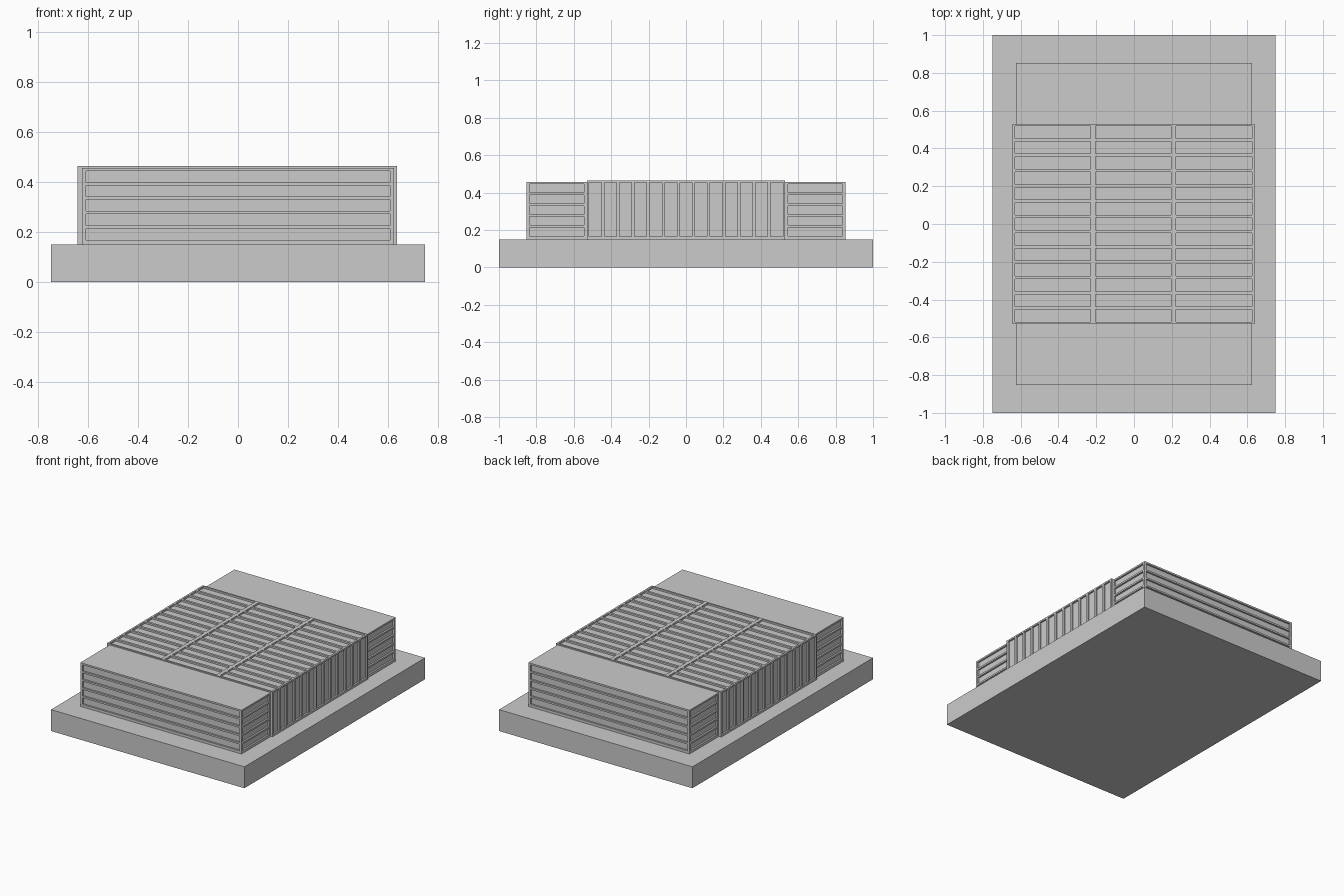
import bpy, bmesh
from mathutils import Vector

if "Cube" in bpy.data.objects:
    bpy.data.objects.remove(bpy.data.objects["Cube"])

DEPTH = 0.012


def slots(length, count, margin_a, margin_b, gap):
    """Break positions along one direction: odd intervals are slots."""
    pitch = (length - margin_a - margin_b + gap) / count
    out = [0.0]
    for i in range(count):
        start = margin_a + i * pitch
        out += [start, start + pitch - gap]
    return out + [length]


def grille(bm, origin, u, v, us, vs):
    """Flat face with a grid of recessed slots; u x v points outward."""
    o, u, v = Vector(origin), Vector(u), Vector(v)
    sink = -u.cross(v) * DEPTH

    def quad(*pts):
        bm.faces.new([bm.verts.new(p) for p in pts])

    for i in range(len(us) - 1):
        for j in range(len(vs) - 1):
            c = [o + u * a + v * b for a, b in (
                (us[i], vs[j]), (us[i + 1], vs[j]),
                (us[i + 1], vs[j + 1]), (us[i], vs[j + 1]))]
            if i % 2 and j % 2:
                d = [p + sink for p in c]
                quad(*d)
                for k in range(4):
                    n = (k + 1) % 4
                    quad(c[k], c[n], d[n], d[k])
            else:
                quad(*c)


def housing(name, lo, hi, panels):
    """Box whose named sides are slotted; the other sides are plain."""
    (x0, y0, z0), (x1, y1, z1) = lo, hi
    w, d, h = x1 - x0, y1 - y0, z1 - z0
    sides = {
        "front": ((x0, y0, z0), (1, 0, 0), (0, 0, 1), w, h),
        "back": ((x1, y1, z0), (-1, 0, 0), (0, 0, 1), w, h),
        "right": ((x1, y0, z0), (0, 1, 0), (0, 0, 1), d, h),
        "left": ((x0, y1, z0), (0, -1, 0), (0, 0, 1), d, h),
        "top": ((x0, y0, z1), (1, 0, 0), (0, 1, 0), w, d),
        "bottom": ((x0, y1, z0), (1, 0, 0), (0, -1, 0), w, d),
    }
    bm = bmesh.new()
    for side, (o, u, v, lu, lv) in sides.items():
        us, vs = [0, lu], [0, lv]
        if side in panels:
            pu, pv = panels[side]
            us, vs = slots(lu, *pu), slots(lv, *pv)
        grille(bm, o, u, v, us, vs)
    bmesh.ops.remove_doubles(bm, verts=bm.verts, dist=1e-5)
    mesh = bpy.data.meshes.new(name)
    bm.to_mesh(mesh)
    bm.free()
    ob = bpy.data.objects.new(name, mesh)
    bpy.context.collection.objects.link(ob)


# Base slab
housing("base_slab", (-0.75, -1, 0), (0.75, 1, 0.15), {})

# End housings with horizontal louvres on their three exposed sides
rows = (5, 0.018, 0.012, 0.012)
wide = ((1, 0.015, 0.015, 0), rows)
short = ((1, 0.015, 0.015, 0), rows)
housing("front_housing", (-0.625, -0.853, 0.15), (0.625, -0.53, 0.457),
        {"front": wide, "left": short, "right": short})
housing("back_housing", (-0.625, 0.53, 0.15), (0.625, 0.853, 0.457),
        {"back": wide, "left": short, "right": short})

# Middle housing: three columns of slats on top, upright slats on the sides
slats = (13, 0.012, 0.012, 0.016)
upright = (slats, (1, 0.014, 0.011, 0))
housing("middle_housing", (-0.644, -0.53, 0.15), (0.637, 0.53, 0.465),
        {"top": ((3, 0.013, 0.013, 0.026), slats),
         "left": upright, "right": upright})
